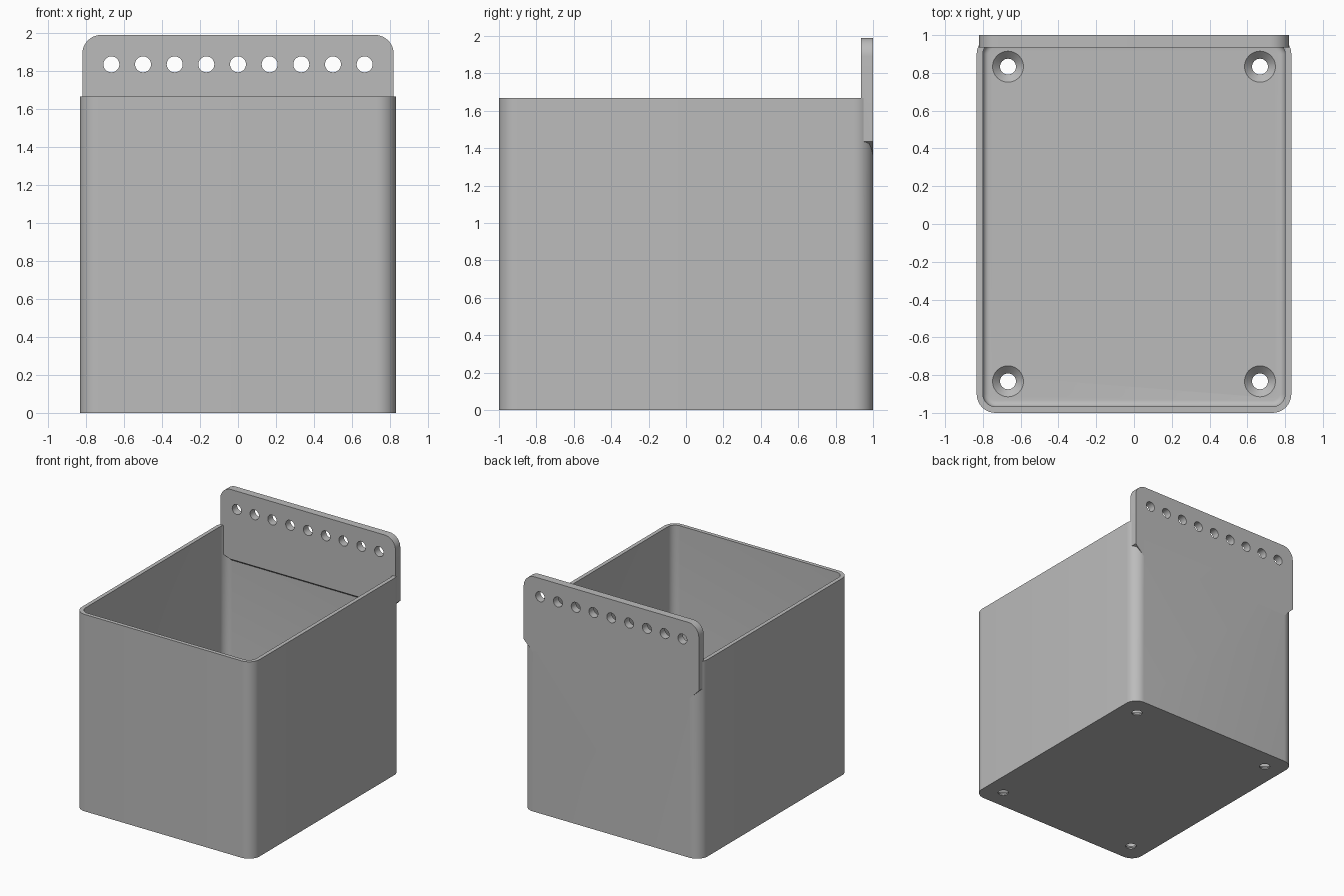
import bpy, bmesh, math

cube = bpy.data.objects.get("Cube")
if cube:
    bpy.data.objects.remove(cube, do_unlink=True)

grey = bpy.data.materials.new("plain grey")
grey.use_nodes = True
grey.diffuse_color = (0.5, 0.5, 0.5, 1)
grey.node_tree.nodes["Principled BSDF"].inputs["Base Color"].default_value = (0.5, 0.5, 0.5, 1)

WIDTH, DEPTH, HEIGHT = 0.833, 1.0, 1.667   # half width, half depth, box height
WALL, FLOOR, RADIUS = 0.033, 0.05, 0.1


def arc(cx, cy, r, start, steps=10):
    """Quarter circle of points, counter-clockwise from a start angle."""
    return [(cx + r * math.cos(math.radians(start + 90 * i / steps)),
             cy + r * math.sin(math.radians(start + 90 * i / steps)))
            for i in range(steps + 1)]


def rounded_rect(hx, hy, r):
    corners = [(1, 1, 0), (-1, 1, 90), (-1, -1, 180), (1, -1, 270)]
    return [p for sx, sy, a in corners
            for p in arc(sx * (hx - r), sy * (hy - r), r, a)]


def circle(cx, cy, r, n=32):
    return [(cx + r * math.cos(math.tau * i / n), cy + r * math.sin(math.tau * i / n))
            for i in range(n)]


def loft(name, loops):
    """Closed solid through matching loops of 3D points."""
    bm = bmesh.new()
    rings = [[bm.verts.new(p) for p in loop] for loop in loops]
    for a, b in zip(rings, rings[1:]):
        for i in range(len(a)):
            j = (i + 1) % len(a)
            bm.faces.new((a[i], a[j], b[j], b[i]))
    bm.faces.new(rings[0][::-1])
    bm.faces.new(rings[-1])
    bmesh.ops.recalc_face_normals(bm, faces=bm.faces)
    mesh = bpy.data.meshes.new(name)
    bm.to_mesh(mesh)
    bm.free()
    mesh.materials.append(grey)
    obj = bpy.data.objects.new(name, mesh)
    bpy.context.collection.objects.link(obj)
    return obj


def at_z(points, z):
    return [(x, y, z) for x, y in points]


def at_y(points, y):
    return [(x, y, z) for x, z in points]


def combine(target, tool, operation):
    """Apply a boolean and remove the tool."""
    mod = target.modifiers.new("boolean", 'BOOLEAN')
    mod.operation, mod.solver, mod.object = operation, 'EXACT', tool
    bpy.context.view_layer.objects.active = target
    bpy.ops.object.modifier_apply(modifier=mod.name)
    bpy.data.objects.remove(tool, do_unlink=True)


# Box shell
outline = rounded_rect(WIDTH, DEPTH, RADIUS)
bin_body = loft("storage_bin", [at_z(outline, 0), at_z(outline, HEIGHT)])

# Cavity with a small fillet around the floor
fillet = 0.033
layers = []
for i in range(6):
    a = math.pi / 2 * i / 5
    inset = WALL + fillet * (1 - math.sin(a))
    ring = rounded_rect(WIDTH - inset, DEPTH - inset, RADIUS - inset)
    layers.append(at_z(ring, FLOOR + fillet * (1 - math.cos(a))))
layers.append([(x, y, HEIGHT + 0.1) for x, y, z in layers[-1]])
combine(bin_body, loft("cavity", layers), 'DIFFERENCE')

# Hanging plate: rounded top corners, tapered lower corners and inner lip
PLATE, TOP, CUT = 0.82, 1.99, 0.085
BOTTOM = 1.35


def plate_profile(low):
    return (arc(PLATE - RADIUS, TOP - RADIUS, RADIUS, 0)
            + arc(RADIUS - PLATE, TOP - RADIUS, RADIUS, 90)
            + [(-PLATE, BOTTOM + CUT), (CUT - PLATE, low),
               (PLATE - CUT, low), (PLATE, BOTTOM + CUT)])


plate = loft("hanging_plate", [at_y(plate_profile(BOTTOM + 0.05), 0.935),
                               at_y(plate_profile(BOTTOM), DEPTH)])
combine(bin_body, plate, 'UNION')

# Row of holes through the plate
for i in range(-4, 5):
    hole = circle(i / 6, 1.835, 0.042)
    combine(bin_body, loft("plate_hole", [at_y(hole, 0.8), at_y(hole, 1.2)]), 'DIFFERENCE')

# Countersunk drain holes in the floor
for sx in (-1, 1):
    for sy in (-1, 1):
        x, y = sx * 0.667, sy * 0.833
        profile = [(-0.1, 0.042), (0.01, 0.042), (FLOOR, 0.082), (FLOOR + 0.01, 0.082)]
        combine(bin_body, loft("floor_hole", [at_z(circle(x, y, r), z) for z, r in profile]),
                'DIFFERENCE')

# Smooth the rounded corners, keep edges sharp
bpy.ops.object.select_all(action='DESELECT')
bin_body.select_set(True)
bpy.context.view_layer.objects.active = bin_body
bpy.ops.object.shade_smooth_by_angle(angle=math.radians(30))
